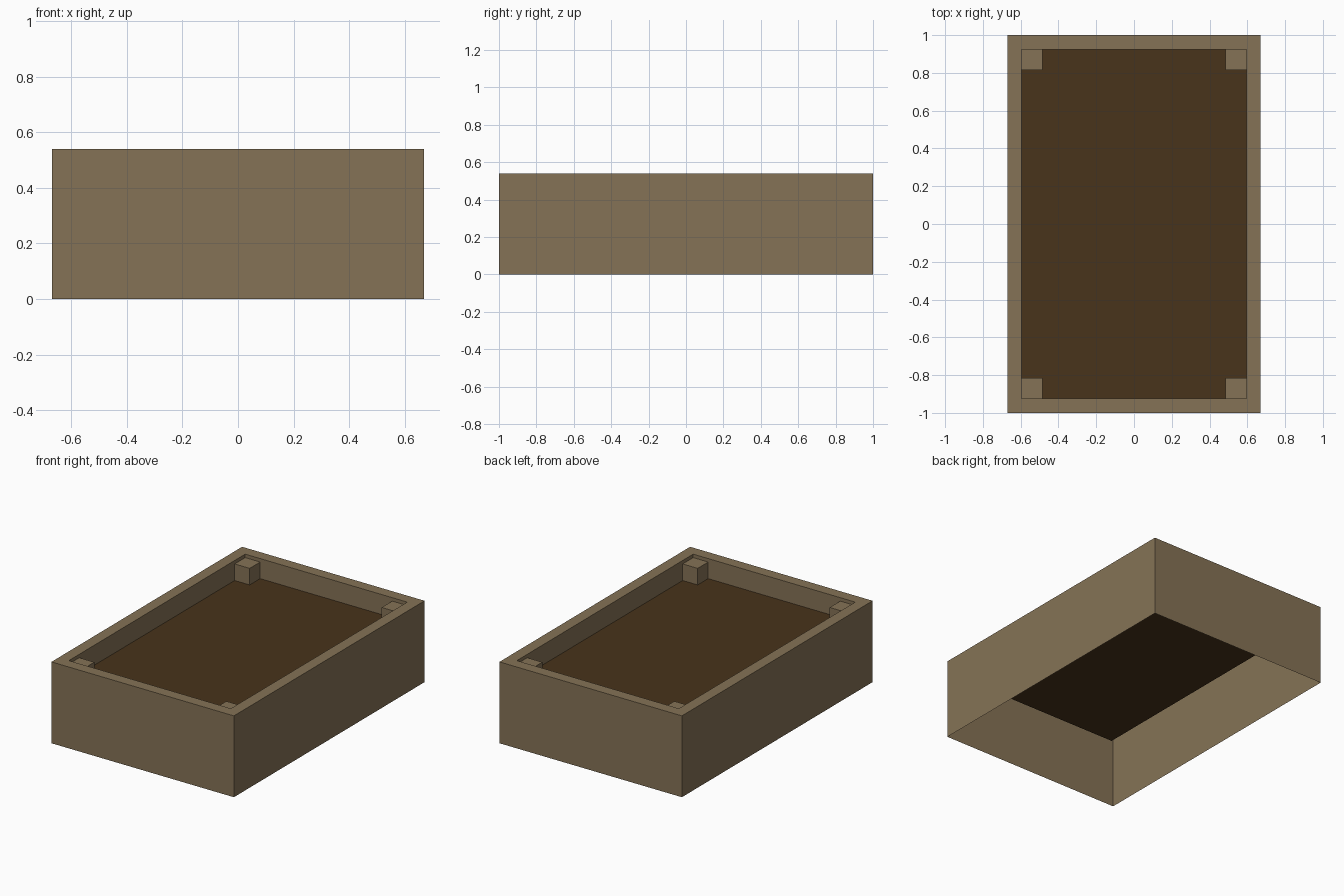
import bpy, bmesh
from mathutils import Matrix, Vector

if "Cube" in bpy.data.objects:
    bpy.data.objects.remove(bpy.data.objects["Cube"])

W, L, H = 1.34, 2.0, 0.54      # outer size
WALL, SOIL_Z = 0.075, 0.407    # rim width, soil level
POST, POST_TOP = 0.11, 0.517   # corner post width and top


def material(name, rgb):
    m = bpy.data.materials.new(name)
    m.diffuse_color = (*rgb, 1)
    m.use_nodes = True
    m.node_tree.nodes["Principled BSDF"].inputs["Base Color"].default_value = m.diffuse_color
    return m


def finish(bm, name, mat):
    mesh = bpy.data.meshes.new(name)
    bm.to_mesh(mesh)
    bm.free()
    mesh.materials.append(mat)
    obj = bpy.data.objects.new(name, mesh)
    bpy.context.collection.objects.link(obj)
    return obj


def open_box(x, y, z0, z1, sx, sy):
    """Box without its bottom face; returns the bmesh and its top face."""
    bm = bmesh.new()
    mat = Matrix.Translation((x, y, (z0 + z1) / 2)) @ Matrix.Diagonal((sx, sy, z1 - z0, 1))
    bmesh.ops.create_cube(bm, size=1, matrix=mat)
    bm.normal_update()
    bottom = [f for f in bm.faces if f.normal.z < -0.5]
    bmesh.ops.delete(bm, geom=bottom, context='FACES_ONLY')
    return bm, next(f for f in bm.faces if f.normal.z > 0.5)


wood = material("wood", (0.235, 0.171, 0.093))
earth = material("earth", (0.065, 0.033, 0.011))

# Planter frame: open-bottomed shell with a flat rim and a shallow inner wall
bm, top = open_box(0, 0, 0, H, W, L)
bmesh.ops.inset_region(bm, faces=[top], thickness=WALL, use_even_offset=True)
ext = bmesh.ops.extrude_discrete_faces(bm, faces=[top])
floor = ext["faces"][0]
bmesh.ops.translate(bm, verts=floor.verts, vec=Vector((0, 0, SOIL_Z - H)))
bmesh.ops.delete(bm, geom=[floor], context='FACES_ONLY')
finish(bm, "planter_frame", wood)

# Soil sheet filling the frame
bm = bmesh.new()
bmesh.ops.create_grid(bm, x_segments=1, y_segments=1, size=0.5,
                      matrix=Matrix.Translation((0, 0, SOIL_Z))
                      @ Matrix.Diagonal((W - 2 * WALL, L - 2 * WALL, 1, 1)))
finish(bm, "soil", earth)

# Four corner posts
for sx, side in ((-1, "left"), (1, "right")):
    for sy, end in ((-1, "front"), (1, "back")):
        x = sx * (W / 2 - WALL - POST / 2)
        y = sy * (L / 2 - WALL - POST / 2)
        bm, _ = open_box(x, y, SOIL_Z, POST_TOP, POST, POST)
        finish(bm, f"corner_post_{end}_{side}", wood)
